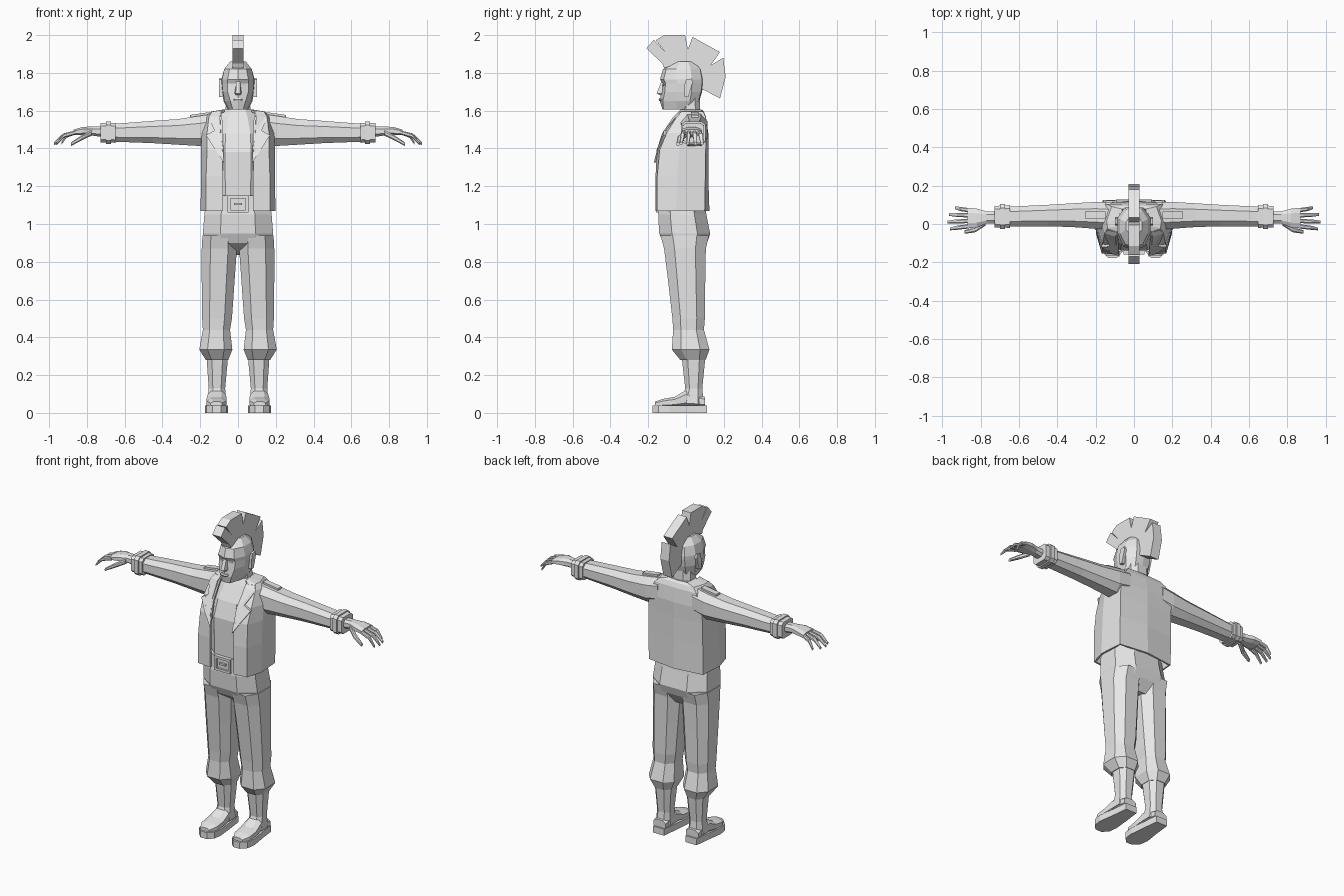
import bpy, bmesh
from mathutils import Vector

grey = bpy.data.materials.new("plain_grey")
grey.diffuse_color = (0.8, 0.8, 0.8, 1)


def finish(name, bm, mirror=False, solid=0):
    bmesh.ops.recalc_face_normals(bm, faces=bm.faces[:])
    me = bpy.data.meshes.new(name)
    bm.to_mesh(me)
    bm.free()
    me.materials.append(grey)
    ob = bpy.data.objects.new(name, me)
    bpy.context.collection.objects.link(ob)
    if mirror:
        ob.modifiers.new("mirror", "MIRROR")
    if solid:
        m = ob.modifiers.new("thickness", "SOLIDIFY")
        m.thickness, m.offset = solid, 0
    return ob


def skin(bm, rings, closed=True, caps=True):
    """Bridge point rings of equal length."""
    vs = [[bm.verts.new(p) for p in r] for r in rings]
    n = len(vs[0])
    for a, b in zip(vs, vs[1:]):
        for i in range(n if closed else n - 1):
            j = (i + 1) % n
            bm.faces.new((a[i], a[j], b[j], b[i]))
    if caps:
        bm.faces.new(vs[0])
        bm.faces.new(vs[-1])


def rect(axis, t, a0, a1, b0, b1, c=0.25):
    """Chamfered rectangle across an axis."""
    ca, cb = (a1 - a0) * c, (b1 - b0) * c
    pts = [(a0 + ca, b0), (a1 - ca, b0), (a1, b0 + cb), (a1, b1 - cb),
           (a1 - ca, b1), (a0 + ca, b1), (a0, b1 - cb), (a0, b0 + cb)]
    return [{"x": (t, a, b), "y": (a, t, b), "z": (a, b, t)}[axis] for a, b in pts]


def loft(name, axis, rows, mirror=False, c=0.25):
    bm = bmesh.new()
    skin(bm, [rect(axis, *r, c) for r in rows])
    return finish(name, bm, mirror)


def half_loft(name, levels, closed, solid=0):
    """Stack of half outlines, mirrored across x."""
    bm = bmesh.new()
    skin(bm, [[(x, y, z) for x, y in pts] for z, pts in levels], False, closed)
    return finish(name, bm, True, solid)


def prism(name, pts, shift, mirror=False):
    bm = bmesh.new()
    s = Vector(shift)
    skin(bm, [pts, [Vector(p) + s for p in pts]])
    return finish(name, bm, mirror)


def box(name, x0, x1, y0, y1, z0, z1, mirror=False):
    return prism(name, [(x0, y0, z0), (x1, y0, z0), (x1, y1, z0), (x0, y1, z0)],
                 (0, 0, z1 - z0), mirror)


# Head and neck
half_loft("head", [
    (1.607, [(0, -.125), (.028, -.12), (.048, -.05), (.055, 0), (.035, .05), (0, .06)]),
    (1.65, [(0, -.138), (.04, -.122), (.07, -.05), (.076, .02), (.045, .065), (0, .07)]),
    (1.70, [(0, -.132), (.055, -.112), (.08, -.05), (.085, .03), (.05, .08), (0, .085)]),
    (1.745, [(0, -.126), (.055, -.108), (.085, -.05), (.088, .03), (.05, .085), (0, .092)]),
    (1.765, [(0, -.137), (.055, -.118), (.085, -.05), (.088, .03), (.05, .085), (0, .092)]),
    (1.82, [(0, -.122), (.045, -.105), (.073, -.05), (.073, .025), (.04, .075), (0, .08)]),
    (1.86, [(0, -.06), (.02, -.05), (.042, -.03), (.042, .01), (.02, .04), (0, .045)]),
], True)
loft("neck", "z", [(1.55, -.08, .08, -.035, .085), (1.6, -.066, .066, -.025, .075),
                   (1.68, -.062, .062, -.03, .072)])
bm = bmesh.new()
skin(bm, [[(-.01, -.13, 1.755), (.01, -.13, 1.755), (.01, -.11, 1.755), (-.01, -.11, 1.755)],
          [(-.012, -.155, 1.692), (.012, -.155, 1.692), (.02, -.12, 1.692), (-.02, -.12, 1.692)],
          [(-.008, -.14, 1.682), (.008, -.14, 1.682), (.014, -.12, 1.682), (-.014, -.12, 1.682)]])
finish("nose", bm)
loft("lips", "z", [(1.65, -.02, .02, -.142, -.12), (1.658, -.026, .026, -.145, -.12),
                   (1.666, -.02, .02, -.141, -.12)])
prism("eye", [(.018, -.126, 1.738), (.03, -.122, 1.744), (.045, -.116, 1.738), (.03, -.122, 1.73)],
      (0, .012, 0), True)
prism("ear", [(.078, -.008, 1.672), (.078, .012, 1.672), (.078, .036, 1.75),
              (.078, .03, 1.77), (.078, .0, 1.765), (.078, -.008, 1.735)], (.022, 0, 0), True)

# Mohawk with notched crest
crest = [(-.115, 1.825), (-.125, 1.85), (-.21, 1.93), (-.17, 1.975), (-.105, 1.905), (-.16, 1.973),
         (-.115, 2), (-.005, 2), (.01, 1.925), (.035, 1.99), (.18, 1.91), (.13, 1.84),
         (.197, 1.88), (.21, 1.78), (.18, 1.665), (.085, 1.715), (.08, 1.78),
         (.05, 1.83), (0, 1.85), (-.06, 1.845)]
prism("mohawk", [(-.03, y, z) for y, z in crest], (.06, 0, 0))

# Shirt, belt and buckle
loft("shirt", "z", [(1.08, -.13, .13, -.135, .09), (1.38, -.14, .14, -.138, .09),
                    (1.48, -.13, .13, -.105, .09), (1.57, -.1, .1, -.05, .085),
                    (1.605, -.075, .075, -.028, .08)])
loft("belt", "z", [(1.07, -.165, .165, -.146, .1), (1.15, -.16, .16, -.146, .1)])
for n, r in {"top": (-.055, .055, 1.135, 1.15), "bottom": (-.055, .055, 1.06, 1.075),
             "left": (.04, .055, 1.075, 1.135), "right": (-.055, -.04, 1.075, 1.135),
             "pin": (-.022, .022, 1.1, 1.112)}.items():
    box("buckle_" + n, r[0], r[1], -.158, -.14, r[2], r[3])

# Open jacket
half_loft("jacket", [
    (1.07, [(.08, -.155), (.165, -.148), (.192, -.05), (.183, .095), (0, .118)]),
    (1.25, [(.08, -.155), (.165, -.148), (.19, -.045), (.183, .098), (0, .112)]),
    (1.39, [(.08, -.15), (.16, -.135), (.19, -.035), (.183, .1), (0, .112)]),
    (1.48, [(.09, -.118), (.16, -.098), (.186, -.02), (.18, .105), (0, .112)]),
    (1.565, [(.095, -.062), (.15, -.045), (.16, 0), (.14, .1), (0, .1)]),
    (1.59, [(.088, -.035), (.135, -.02), (.14, .015), (.115, .088), (0, .09)]),
    (1.6, [(.072, -.028), (.076, -.01), (.076, .02), (.06, .075), (0, .08)]),
], False, .012)
prism("lapel", [(.075, -.17, 1.325), (.125, -.152, 1.40), (.17, -.12, 1.47), (.125, -.118, 1.495),
                (.152, -.062, 1.555), (.14, -.03, 1.59), (.085, -.045, 1.59), (.08, -.13, 1.47)],
      (0, .014, 0), True)
for i, (x, z) in enumerate([(-.14, 1.47), (-.115, 1.45), (-.128, 1.425), (-.1, 1.475), (-.105, 1.42)]):
    y = -.142 + (z - 1.42) * .4
    prism("lapel_stud", [(x - .012, y, z), (x, y, z - .012), (x + .012, y, z), (x, y, z + .012)],
          (0, .025, 0))

# Sleeves, shoulder straps and cuffs
loft("sleeve", "x", [(.12, -.03, .112, 1.43, 1.585), (.2, -.025, .115, 1.413, 1.573),
                     (.32, -.016, .108, 1.42, 1.555), (.45, -.012, .1, 1.428, 1.546),
                     (.66, -.012, .09, 1.436, 1.53)], True)
prism("shoulder_strap", [(.15, .03, 1.57), (.255, .03, 1.555), (.255, .066, 1.555), (.15, .066, 1.57)],
      (0, 0, .022), True)
loft("cuff", "x", [(.648, -.02, .098, 1.43, 1.536), (.728, -.018, .094, 1.432, 1.534)], True, .15)
loft("cuff_strap", "x", [(.672, -.026, .104, 1.424, 1.542), (.7, -.026, .104, 1.424, 1.542)], True, .15)

# Hands
loft("palm", "x", [(.715, .002, .066, 1.46, 1.515), (.77, .002, .066, 1.468, 1.516),
                   (.82, -.018, .08, 1.47, 1.514), (.87, -.022, .085, 1.47, 1.5)], True)


def finger(name, path, r):
    bm = bmesh.new()
    k = [1, 1, .65]
    skin(bm, [rect("x", x, y - r * s, y + r * s, z - r * s, z + r * s)
              for (x, y, z), s in zip(path, k)])
    finish(name, bm, True)


for y0, y1, tip in [(-.012, -.026, .96), (.016, .01, .973), (.045, .05, .965), (.072, .085, .935)]:
    finger("finger", [(.86, y0, 1.485), ((.86 + tip) / 2 + .01, (y0 + y1) / 2, 1.468),
                      (tip, y1, 1.426)], .011)
finger("thumb", [(.775, .005, 1.482), (.83, -.03, 1.455), (.885, -.042, 1.422)], .014)

# Trousers
loft("hips", "z", [(1.1, -.172, .172, -.14, .1), (1.05, -.178, .178, -.147, .108),
                   (.95, -.186, .186, -.142, .128), (.9, -.18, .18, -.12, .112),
                   (.835, -.06, .06, -.03, .07)])
loft("trouser_leg", "z", [(.94, .01, .188, -.135, .122), (.87, .006, .192, -.116, .105),
                          (.7, .018, .192, -.095, .102), (.5, .032, .19, -.072, .1),
                          (.44, .042, .186, -.068, .095), (.335, .03, .205, -.075, .124),
                          (.28, .052, .17, -.03, .104)], True)

# Boots
loft("boot_shaft", "z", [(.31, .055, .167, -.024, .104), (.27, .055, .165, -.02, .1),
                         (.13, .068, .155, -.004, .086), (.05, .062, .162, -.03, .095)], True)
loft("boot_foot", "y", [(.1, .07, .155, .03, .085), (.0, .064, .16, .03, .12),
                        (-.06, .06, .168, .03, .085), (-.12, .062, .168, .03, .074),
                        (-.165, .085, .145, .03, .06)], True)
prism("boot_sole", [(.075, .11, 0), (.15, .11, 0), (.16, .02, 0), (.176, -.09, 0), (.168, -.145, 0),
                    (.135, -.178, 0), (.09, -.178, 0), (.06, -.145, 0), (.053, -.09, 0), (.064, .02, 0)],
      (0, 0, .04), True)
